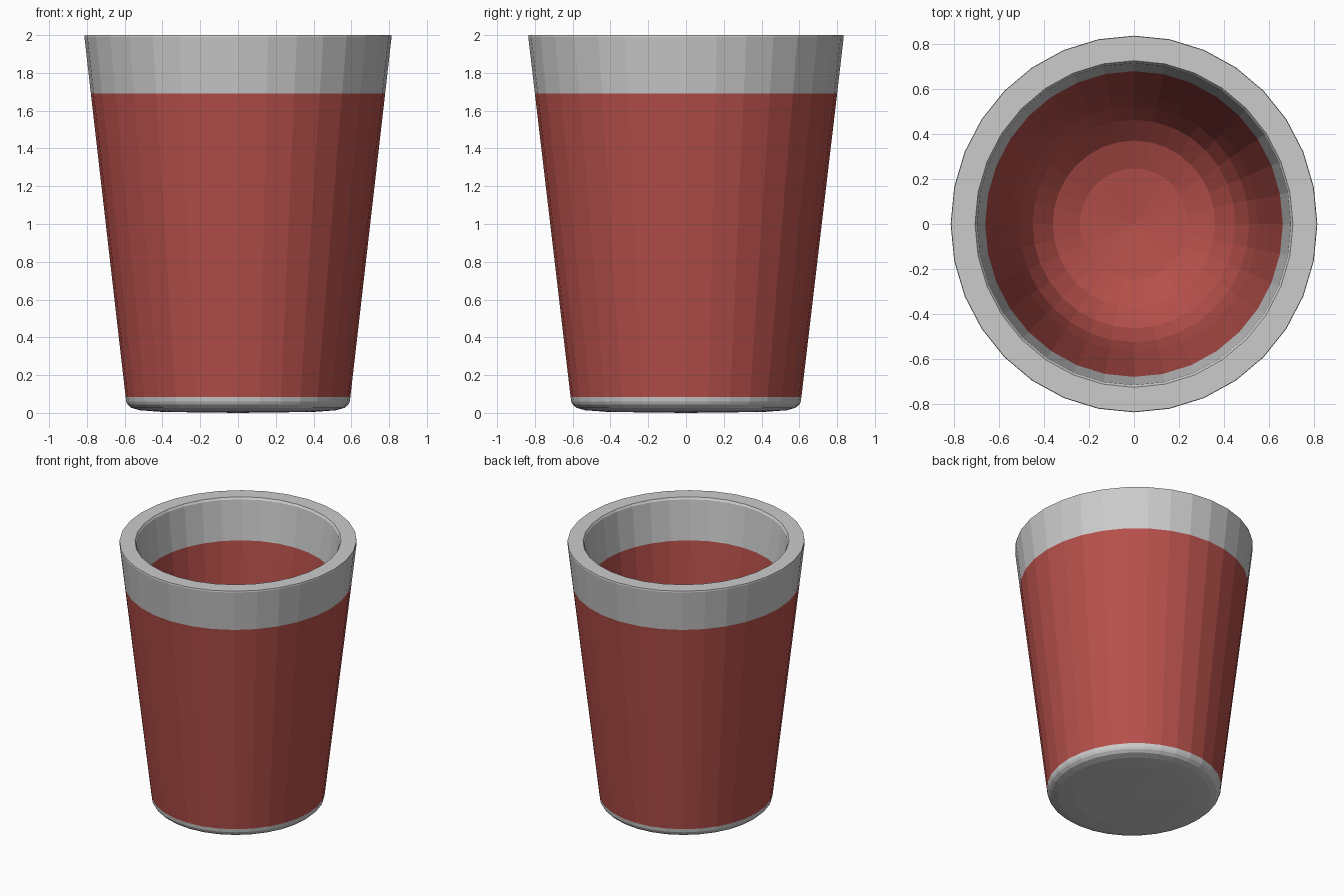
import bpy, bmesh, math

if "Cube" in bpy.data.objects:
    bpy.data.objects.remove(bpy.data.objects["Cube"])

SIDES = 32
Y_STRETCH = 1.027  # the cup is very slightly oval

red = bpy.data.materials.new("red")
red.diffuse_color = (0.47, 0.08, 0.07, 1)
red.use_nodes = True
red.node_tree.nodes["Principled BSDF"].inputs["Base Color"].default_value = red.diffuse_color


def lathe(name, profile, material=None):
    """Revolve (radius, z) points; the surface faces left-to-right of the path upwards."""
    bm = bmesh.new()
    rings = []
    for r, z in profile:
        if r == 0:
            rings.append([bm.verts.new((0, 0, z))] * SIDES)
            continue
        ring = []
        for i in range(SIDES):
            a = 2 * math.pi * i / SIDES
            ring.append(bm.verts.new((r * math.cos(a), r * Y_STRETCH * math.sin(a), z)))
        rings.append(ring)
    for lo, hi in zip(rings, rings[1:]):
        for i in range(SIDES):
            j = (i + 1) % SIDES
            corners = list(dict.fromkeys((lo[i], lo[j], hi[j], hi[i])))
            bm.faces.new(corners)
    mesh = bpy.data.meshes.new(name)
    bm.to_mesh(mesh)
    bm.free()
    obj = bpy.data.objects.new(name, mesh)
    bpy.context.collection.objects.link(obj)
    if material:
        mesh.materials.append(material)
    return obj


# Grey foot with rounded edge
lathe("base", [(0, 0), (0.40, 0.005), (0.52, 0.014), (0.565, 0.027),
               (0.585, 0.045), (0.592, 0.06), (0.595, 0.085)])

# Coloured outer wall
lathe("outer_wall", [(0.595, 0.085), (0.779, 1.69)], red)

# Grey lip band, over the rim and down the inside
lathe("rim", [(0.779, 1.69), (0.813, 1.99), (0.811, 2.0), (0.705, 2.0),
              (0.695, 1.985), (0.66, 1.69)])

# Coloured inside with rounded bottom
lathe("inner_wall", [(0.66, 1.69), (0.60, 1.1), (0.55, 0.62), (0.51, 0.40),
                     (0.45, 0.27), (0.36, 0.18), (0.24, 0.13), (0, 0.10)], red)
